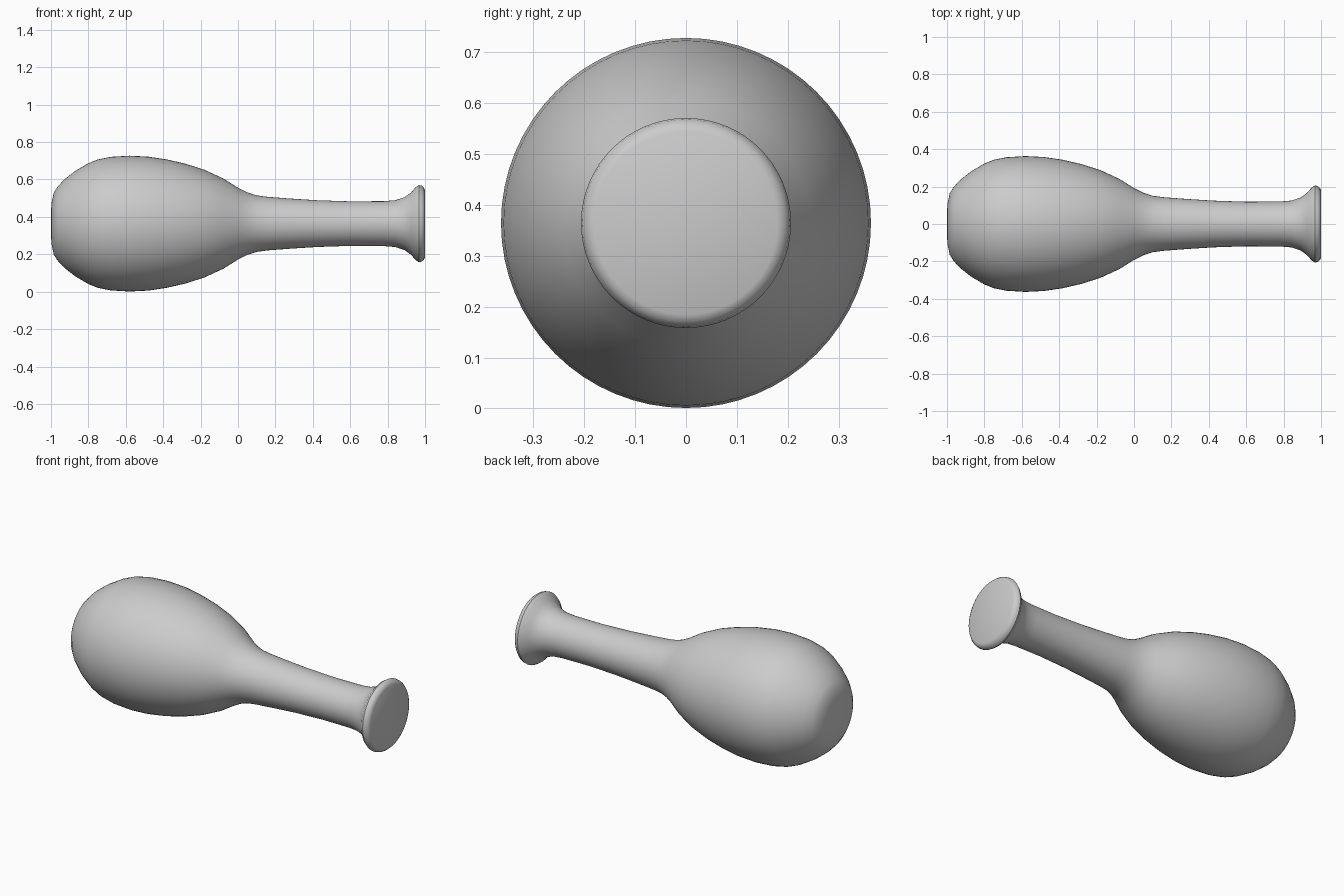
import bpy, bmesh, math

if "Cube" in bpy.data.objects:
    bpy.data.objects.remove(bpy.data.objects["Cube"])

AXIS_Z = 0.364
SEGMENTS = 64

# Flask outline: position along the axis, radius
PROFILE = [
    (-1.0, 0.06), (-0.997, 0.11), (-0.985, 0.165), (-0.965, 0.197), (-0.93, 0.235),
    (-0.87, 0.282), (-0.80, 0.323), (-0.75, 0.343), (-0.68, 0.357), (-0.58, 0.363),
    (-0.48, 0.358), (-0.38, 0.343), (-0.28, 0.32), (-0.18, 0.288), (-0.08, 0.242),
    (0.0, 0.192), (0.05, 0.167), (0.10, 0.151), (0.16, 0.143), (0.28, 0.134),
    (0.42, 0.125), (0.60, 0.119), (0.78, 0.12), (0.84, 0.125), (0.89, 0.141),
    (0.925, 0.166), (0.95, 0.195), (0.967, 0.206), (0.982, 0.203), (0.994, 0.193),
    (1.0, 0.18),
]

# Glazed surface
clay = bpy.data.materials.new("plain grey")
clay.diffuse_color = (0.6, 0.6, 0.6, 1)
clay.use_nodes = True
clay.node_tree.nodes["Principled BSDF"].inputs["Base Color"].default_value = clay.diffuse_color

# Flask body, neck and flared rim in one turned surface
bm = bmesh.new()
rings = []
for x, r in PROFILE:
    ring = []
    for i in range(SEGMENTS):
        a = 2 * math.pi * i / SEGMENTS
        ring.append(bm.verts.new((x, r * math.cos(a), AXIS_Z + r * math.sin(a))))
    rings.append(ring)
for a, b in zip(rings, rings[1:]):
    for i in range(SEGMENTS):
        j = (i + 1) % SEGMENTS
        bm.faces.new((a[i], a[j], b[j], b[i]))
# Closed base and closed mouth
bm.faces.new(rings[0])
bm.faces.new(rings[-1])
bmesh.ops.recalc_face_normals(bm, faces=bm.faces)

mesh = bpy.data.meshes.new("flask")
bm.to_mesh(mesh)
bm.free()
flask = bpy.data.objects.new("flask", mesh)
bpy.context.collection.objects.link(flask)
mesh.materials.append(clay)
bpy.context.view_layer.objects.active = flask
flask.select_set(True)
bpy.ops.object.shade_smooth_by_angle(angle=math.radians(35))
